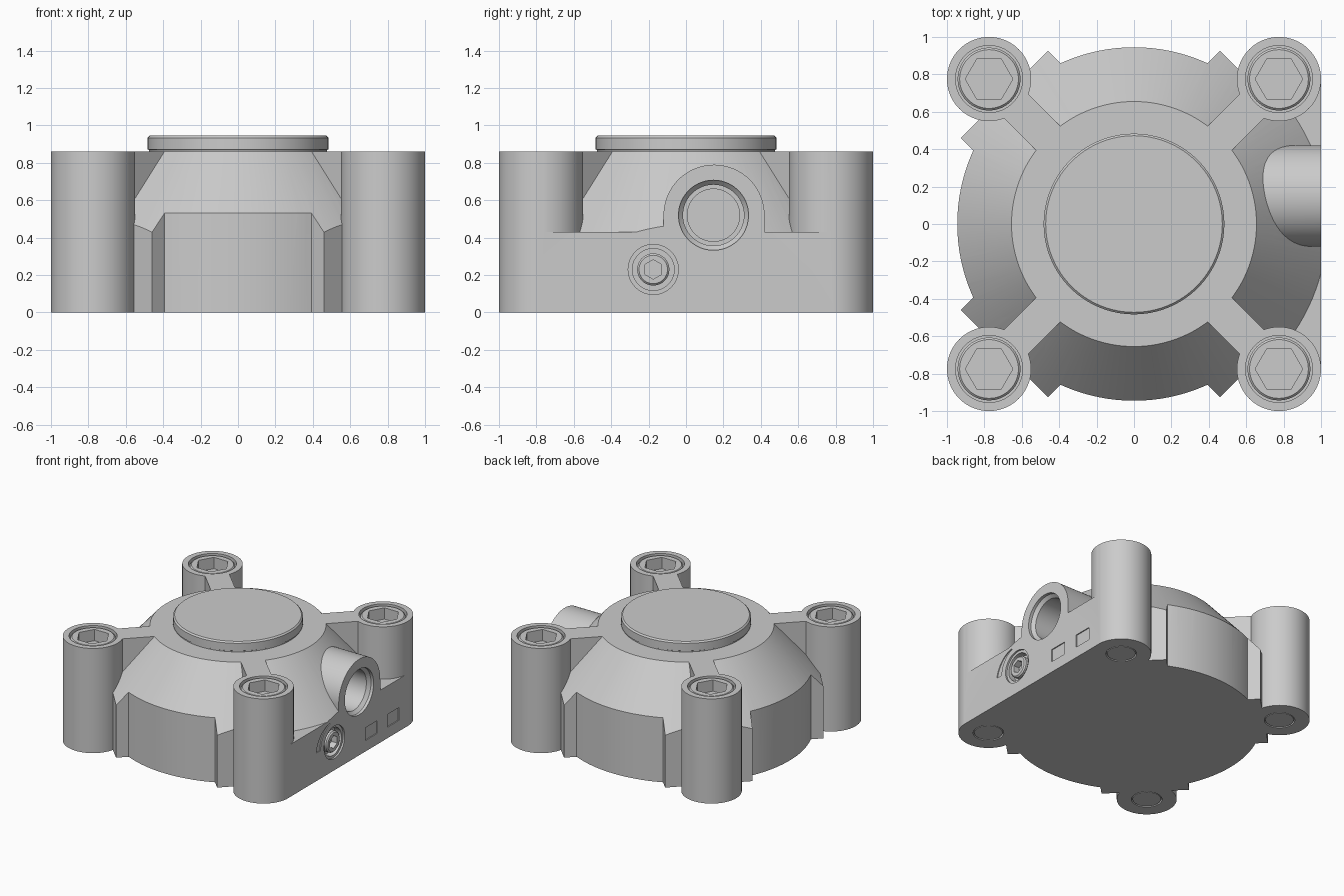
import bpy, bmesh
from math import sin, cos, pi, radians
from mathutils import Matrix, Vector

if "Cube" in bpy.data.objects:
    bpy.data.objects.remove(bpy.data.objects["Cube"])

CORNERS = [(sx * 0.775, sy * 0.775) for sx in (-1, 1) for sy in (-1, 1)]


def finish(name, bm, matrix=Matrix()):
    bmesh.ops.remove_doubles(bm, verts=bm.verts, dist=1e-5)
    bmesh.ops.recalc_face_normals(bm, faces=bm.faces)
    bm.transform(matrix)
    mesh = bpy.data.meshes.new(name)
    bm.to_mesh(mesh)
    bm.free()
    obj = bpy.data.objects.new(name, mesh)
    bpy.context.collection.objects.link(obj)
    return obj


def lathe(name, profile, loc=(0, 0, 0), segs=96, along_x=False):
    """Closed solid of revolution from (radius, height) points, first and last on the axis."""
    bm = bmesh.new()
    rings = []
    for r, z in profile:
        if r == 0:
            rings.append([bm.verts.new((0, 0, z))] * segs)
        else:
            rings.append([bm.verts.new((r * cos(2 * pi * i / segs), r * sin(2 * pi * i / segs), z))
                          for i in range(segs)])
    for a, b in zip(rings, rings[1:]):
        for i in range(segs):
            j = (i + 1) % segs
            quad = list(dict.fromkeys((a[i], a[j], b[j], b[i])))
            bm.faces.new(quad)
    # merge the flat end fans into single faces
    bmesh.ops.dissolve_limit(bm, angle_limit=0.001, verts=bm.verts, edges=bm.edges)
    m = Matrix.Translation(loc)
    if along_x:
        m = m @ Matrix.Rotation(pi / 2, 4, 'Y')
    return finish(name, bm, m)


def disc(name, r, z0, z1, loc=(0, 0, 0), segs=96, along_x=False):
    return lathe(name, [(0, z0), (r, z0), (r, z1), (0, z1)], loc, segs, along_x)


def box(name, lo, hi, turn=0):
    bm = bmesh.new()
    bmesh.ops.create_cube(bm, size=1)
    lo, hi = Vector(lo), Vector(hi)
    m = Matrix.Translation((lo + hi) / 2) @ Matrix.Diagonal((*(hi - lo), 1))
    return finish(name, bm, Matrix.Rotation(radians(turn), 4, 'Z') @ m)


def combine(target, op, *tools):
    for tool in tools:
        mod = target.modifiers.new("boolean", 'BOOLEAN')
        mod.operation, mod.solver, mod.object = op, 'EXACT', tool
        bpy.context.view_layer.objects.active = target
        bpy.ops.object.modifier_apply(modifier=mod.name)
        bpy.data.objects.remove(tool)


def smooth(obj):
    bpy.ops.object.select_all(action='DESELECT')
    obj.select_set(True)
    bpy.context.view_layer.objects.active = obj
    bpy.ops.object.shade_smooth_by_angle(angle=radians(28))


# Body: round plan with diagonal corner pads and side flange, capped by a cone
housing = disc("housing", 0.945, 0, 1.0, segs=128)
combine(housing, 'UNION',
        *[box("pad", (-0.98, -0.33, 0), (0.98, 0.33, 1.0), t) for t in (45, 135)],
        box("flange_core", (0.3, -0.775, 0), (1.1, 0.775, 1.0)))
combine(housing, 'INTERSECT',
        lathe("cone", [(0, -0.1), (1.038, -0.1), (1.038, 0.425), (0.655, 0.86), (0, 0.86)], segs=128))

# Side flange, diagonal ribs, corner posts and port boss
combine(housing, 'UNION',
        box("flange", (0.3, -0.775, 0), (1.1, 0.775, 0.43)),
        *[box("rib", (-1.09, -0.092, 0.2), (1.09, 0.092, 0.86), t) for t in (45, 135)],
        *[disc("post", 0.225, 0, 0.86, (x, y, 0)) for x, y in CORNERS],
        disc("port_boss", 0.27, 0.45, 1.1, (0, 0.15, 0.52), along_x=True),
        box("port_foot", (0.45, -0.12, 0.3), (1.1, 0.42, 0.52)))

# Flat machined side face
combine(housing, 'DIFFERENCE', box("face_trim", (0.999, -2, -1), (2, 2, 2)))

# Stepped port bore and plug recess
combine(housing, 'DIFFERENCE',
        lathe("port_bore", [(0, 0.55), (0.14, 0.55), (0.14, 0.72), (0.163, 0.72), (0.163, 0.95),
                            (0.187, 0.975), (0.187, 1.1), (0, 1.1)],
              (0, 0.147, 0.52), along_x=True),
        lathe("plug_recess", [(0, 0.93), (0.112, 0.93), (0.112, 0.985), (0.134, 0.985),
                              (0.134, 1.1), (0, 1.1)], (0, -0.175, 0.23), segs=64, along_x=True))

# Two shallow label pockets
for y in (0.23, 0.515):
    combine(housing, 'DIFFERENCE', box("label_pocket", (0.991, y, 0.09), (1.1, y + 0.15, 0.195)))

# Tapered arc groove beside the plug
bm = bmesh.new()
outline = []
for i in range(13):
    a = radians(180 - 72 * i / 12)
    outline.append((0.235 - 0.048 * i / 12, a))
outline += [(0.18, a) for _, a in reversed(outline)]
face = bm.faces.new([bm.verts.new((0.992, -0.175 + r * cos(a), 0.23 + r * sin(a)))
                     for r, a in outline])
ext = bmesh.ops.extrude_face_region(bm, geom=[face])
bmesh.ops.translate(bm, vec=(0.1, 0, 0),
                    verts=[v for v in ext["geom"] if isinstance(v, bmesh.types.BMVert)])
combine(housing, 'DIFFERENCE', finish("arc_groove", bm))

# Bolt counterbores above, bolt holes below
for x, y in CORNERS:
    combine(housing, 'DIFFERENCE',
            disc("counterbore", 0.179, 0.76, 0.95, (x, y, 0), 64),
            disc("bolt_hole", 0.115, -0.1, 0.02, (x, y, 0), 48))
smooth(housing)

# Raised round top cap
cap = lathe("top_cap", [(0, 0.8), (0.476, 0.8), (0.476, 0.868), (0.483, 0.872), (0.483, 0.934),
                        (0.472, 0.945), (0, 0.945)], segs=128)
smooth(cap)

# Socket-head bolts
bolt = lathe("corner_bolt", [(0, 0.002), (0.106, 0.002), (0.106, 0.7), (0.168, 0.7),
                             (0.168, 0.842), (0.157, 0.853), (0, 0.853)], segs=64)
combine(bolt, 'DIFFERENCE',
        disc("hex_socket", 0.127, 0.76, 1.0, segs=6),
        lathe("socket_drill", [(0, 0.7), (0.092, 0.75), (0.092, 0.8), (0, 0.8)], segs=48))
smooth(bolt)
for i, (x, y) in enumerate(CORNERS):
    part = bolt if i == 0 else bolt.copy()
    part.name = f"corner_bolt_{i + 1}"
    part.location = (x, y, 0)
    if i:
        bpy.context.collection.objects.link(part)

# Side plug with hex socket
plug = lathe("side_plug", [(0, 0.9), (0.086, 0.9), (0.086, 0.982), (0.076, 0.992), (0, 0.992)],
             (0, -0.175, 0.23), 64, True)
combine(plug, 'DIFFERENCE', disc("plug_socket", 0.052, 0.94, 1.1, (0, -0.175, 0.23), 6, True))
smooth(plug)
